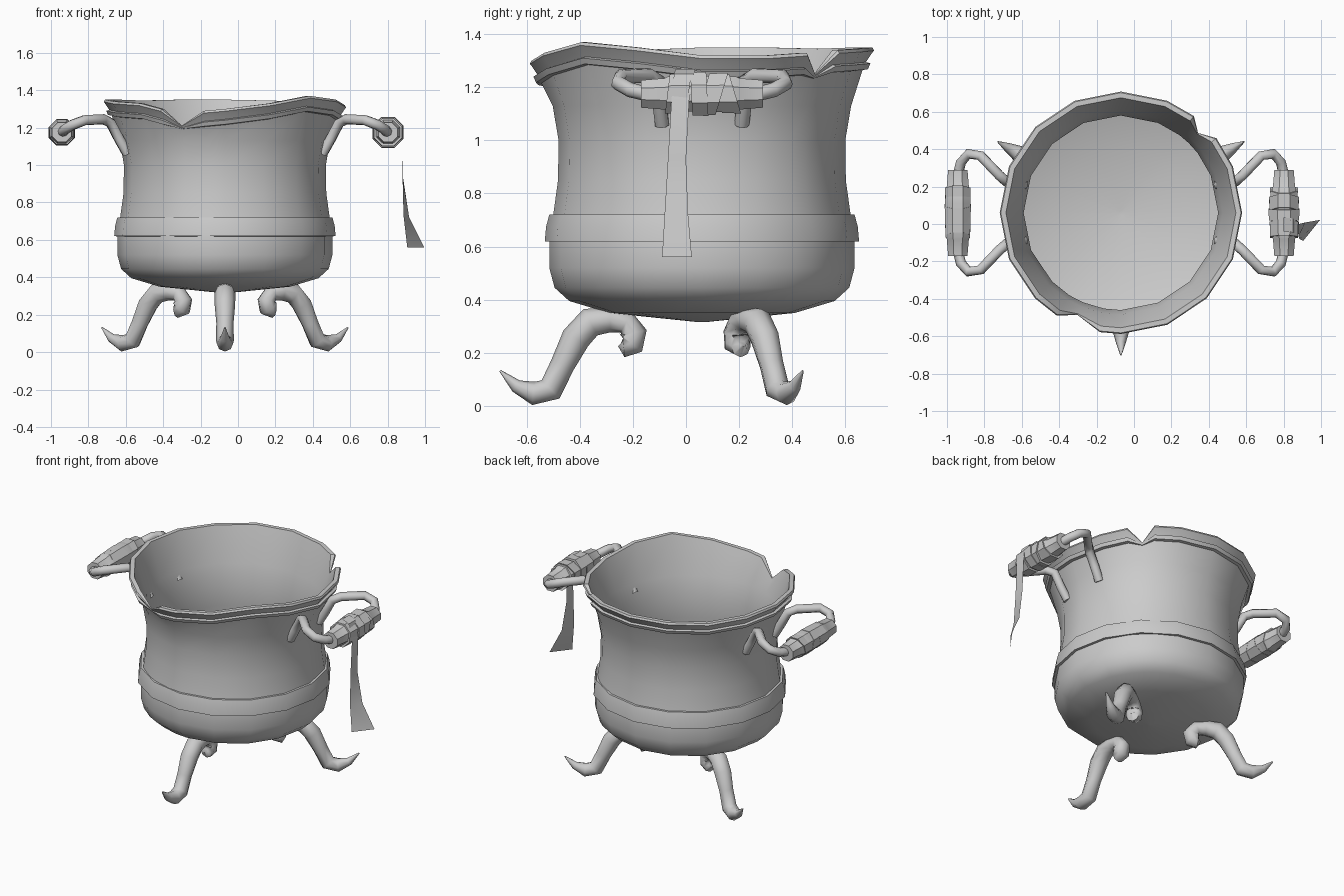
import bpy, bmesh
from math import sin, cos, pi, radians
from mathutils import Vector, Matrix

if "Cube" in bpy.data.objects:
    bpy.data.objects.remove(bpy.data.objects["Cube"])

CX, CY = -0.07, 0.06          # axis of the pot


def loft(name, rings, cap=True, loop=False, angle=35):
    """Skin a list of equally sized closed rings into one mesh object."""
    bm = bmesh.new()
    vs = [[bm.verts.new(p) for p in r] for r in rings]
    n = len(vs[0])
    pairs = list(zip(vs, vs[1:])) + ([(vs[-1], vs[0])] if loop else [])
    for a, b in pairs:
        for i in range(n):
            j = (i + 1) % n
            bm.faces.new((a[i], a[j], b[j], b[i]))
    if cap and not loop:
        bm.faces.new(vs[0][::-1])
        bm.faces.new(vs[-1])
    bmesh.ops.recalc_face_normals(bm, faces=bm.faces)
    return finish(name, bm, angle)


def finish(name, bm, angle):
    me = bpy.data.meshes.new(name)
    bm.to_mesh(me)
    bm.free()
    ob = bpy.data.objects.new(name, me)
    bpy.context.collection.objects.link(ob)
    bpy.ops.object.select_all(action='DESELECT')
    ob.select_set(True)
    bpy.context.view_layer.objects.active = ob
    bpy.ops.object.shade_smooth_by_angle(angle=radians(angle))
    return ob


def tube(name, pts, radii, side, n=8, angle=60):
    """Tube along a path, frame carried along from a starting side vector."""
    pts = [Vector(p) for p in pts]
    rings, u = [], Vector(side)
    for i, p in enumerate(pts):
        t = (pts[min(i + 1, len(pts) - 1)] - pts[max(i - 1, 0)]).normalized()
        u = (u - t * u.dot(t)).normalized()
        v = t.cross(u)
        rings.append([p + radii[i] * (cos(2 * pi * k / n) * u + sin(2 * pi * k / n) * v)
                      for k in range(n)])
    return loft(name, rings, angle=angle)


def polar(a, r, z):
    return Vector((CX + r * cos(radians(a)), CY + r * sin(radians(a)), z))


# Pot: bent rim given as angle -> height, with two chipped notches
rim = {0: 1.32, 22.5: 1.32, 38: 1.33, 46: 1.25, 53: 1.34, 67.5: 1.345, 90: 1.35,
       112.5: 1.35, 135: 1.345, 157.5: 1.35, 180: 1.35, 202.5: 1.34, 225: 1.33,
       238: 1.30, 247: 1.21, 260: 1.29, 270: 1.30, 292.5: 1.33, 315: 1.37, 337.5: 1.35}
notches = (46, 247)
outer = [(0.01, 0.315), (0.35, 0.35), (0.50, 0.395), (0.555, 0.445), (0.575, 0.52),
         (0.575, 0.62), (0.56, 0.72), (0.542, 0.85), (0.54, 1.0), (0.562, 1.13)]
lip = [(0.605, 0.085), (0.625, 0.082), (0.635, 0.06), (0.618, 0.055), (0.64, 0.022),
       (0.648, 0.012), (0.642, 0.0), (0.615, 0.0)]
inner = [(0.545, 1.12), (0.52, 0.98), (0.522, 0.85), (0.54, 0.7), (0.55, 0.52),
         (0.52, 0.44), (0.35, 0.385), (0.01, 0.355)]


def lip_point(a, r, drop):
    if a in notches:
        return polar(a, 0.585 + 0.2 * (r - 0.605), rim[a] - drop * 0.2)
    return polar(a, r, rim[a] - drop)


rings = [[polar(a, r, z) for a in rim] for r, z in outer]
rings += [[lip_point(a, r, d) for a in rim] for r, d in lip]
rings += [[polar(a, r, z) for a in rim] for r, z in inner]
loft("pot_body", rings)

# Raised band around the belly
band = [(0.55, 0.618), (0.592, 0.62), (0.587, 0.675), (0.575, 0.72), (0.535, 0.72)]
loft("belly_band", [[polar(k * 22.5, r, z) for k in range(16)] for r, z in band], loop=True)

# Three clawed legs: (distance from axis, height, radius)
leg = [(0.76, 0.132, 0.004), (0.70, 0.075, 0.025), (0.635, 0.047, 0.044),
       (0.57, 0.062, 0.048), (0.525, 0.155, 0.046), (0.475, 0.255, 0.055),
       (0.42, 0.315, 0.056), (0.345, 0.325, 0.048), (0.285, 0.315, 0.044),
       (0.255, 0.275, 0.048), (0.268, 0.238, 0.054), (0.295, 0.225, 0.042),
       (0.305, 0.235, 0.015)]
for nm, a in (("front", 270), ("back_right", 30), ("back_left", 150)):
    tube(nm + "_leg", [polar(a, r, z) for r, z, _ in leg], [p[2] for p in leg],
         (-sin(radians(a)), cos(radians(a)), 0))

# Handles: half path mirrored across the pot's middle, in offsets from the axis
half = [(0.52, 0.15, 1.06), (0.565, 0.16, 1.14), (0.61, 0.165, 1.225), (0.65, 0.20, 1.245),
        (0.75, 0.305, 1.24), (0.815, 0.315, 1.215), (0.855, 0.27, 1.19), (0.87, 0.21, 1.175)]
path = half + [(x, -y, z) for x, y, z in reversed(half)]
GX, GZ = 0.872, 1.175         # grip axis
grip = [(-0.23, 0.035), (-0.23, 0.056), (-0.14, 0.064), (-0.13, 0.07), (-0.05, 0.072),
        (0.05, 0.074), (0.13, 0.07), (0.14, 0.064), (0.23, 0.056), (0.23, 0.035)]


def grip_ring(s, y, r, tilt=0):
    out = []
    for k in range(8):
        a = (k + 0.5) * pi / 4
        off = r * cos(a) + 0.0, r * sin(a)
        out.append(Vector((CX + s * (GX + off[0]), CY + y + tilt * off[1], GZ + off[1])))
    return out


for side, s in (("right", 1), ("left", -1)):
    tube(side + "_handle", [(CX + s * x, CY + y, z) for x, y, z in path],
         [0.028] * len(path), (0, 1, 0))
    loft(side + "_grip", [grip_ring(s, y, r) for y, r in grip])

# Cloth strips wound round the grips: (centre, half width, radius, tilt)
wraps = {1: [(-0.09, 0.04, 0.083, 0.12), (-0.01, 0.03, 0.090, -0.05),
             (0.04, 0.035, 0.086, 0.3), (0.09, 0.035, 0.080, -0.3)],
         -1: [(-0.08, 0.045, 0.074, 0.3), (0.0, 0.04, 0.076, -0.25), (0.08, 0.045, 0.074, 0.3)]}
for s, items in wraps.items():
    for i, (y, w, r, t) in enumerate(items):
        loft(f"{'right' if s > 0 else 'left'}_wrap_{i + 1}",
             [grip_ring(s, y - w, r - 0.02, t), grip_ring(s, y - w, r - 0.003, t),
              grip_ring(s, y + w, r, t), grip_ring(s, y + w, r - 0.02, t)], loop=True)

# Loose end of the cloth hanging from the right grip, twisting at the bottom
left_edge = [(0.80, -0.04, 1.268), (0.85, -0.045, 1.25), (0.882, -0.055, 1.15),
             (0.88, -0.068, 0.93), (0.885, -0.08, 0.73), (0.905, -0.09, 0.56)]
right_edge = [(0.80, 0.035, 1.268), (0.85, 0.03, 1.25), (0.882, 0.012, 1.15),
              (0.883, 0.0, 0.93), (0.915, 0.008, 0.72), (0.995, 0.022, 0.56)]
bm = bmesh.new()
L = [bm.verts.new(p) for p in left_edge]
R = [bm.verts.new(p) for p in right_edge]
for i in range(len(L) - 1):
    bm.faces.new((L[i], L[i + 1], R[i + 1], R[i]))
finish("cloth_tail", bm, 35)
